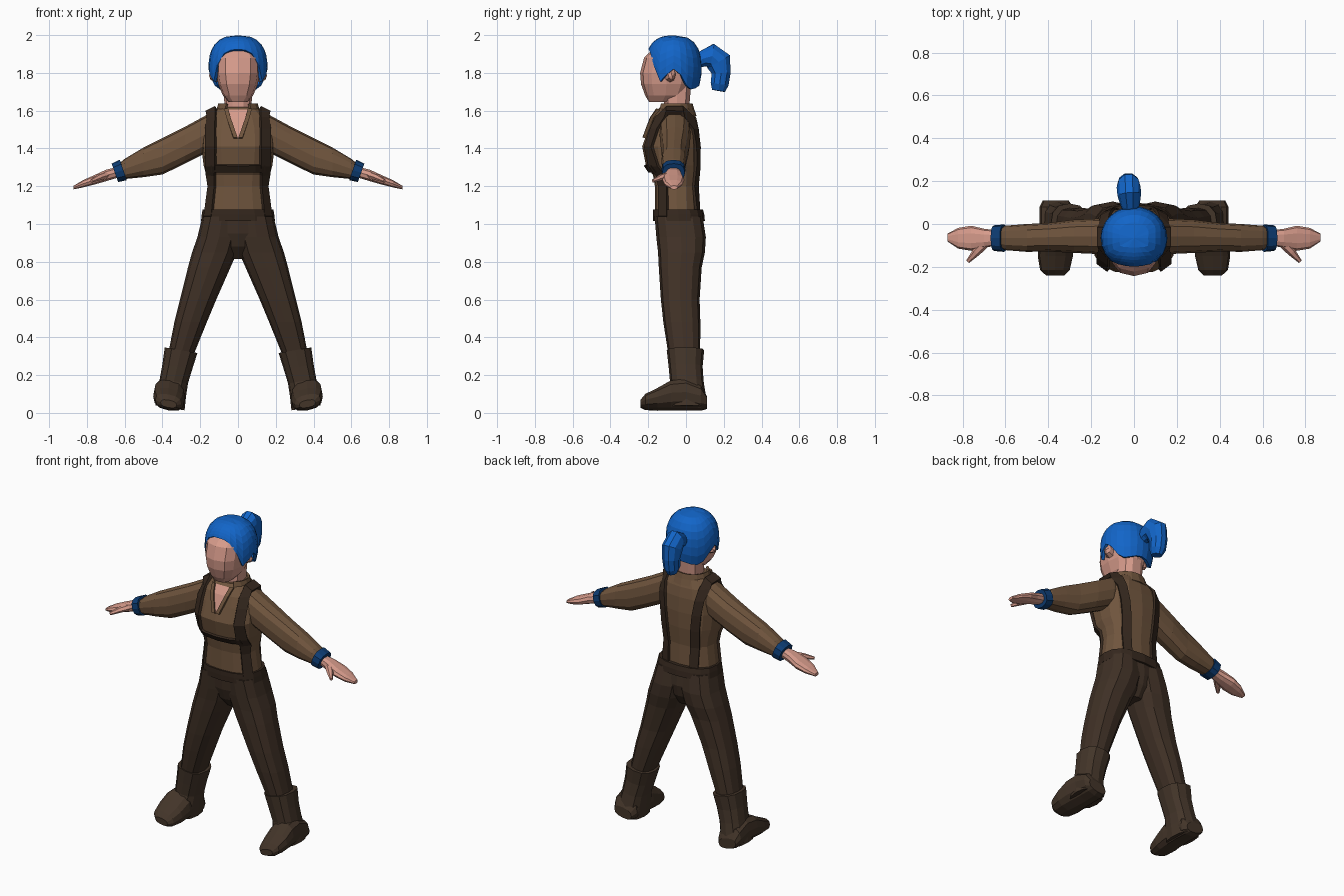
import bpy, bmesh, math
from mathutils import Vector

if "Cube" in bpy.data.objects:
    bpy.data.objects.remove(bpy.data.objects["Cube"], do_unlink=True)


def material(name, r, g, b):
    mat = bpy.data.materials.new(name)
    mat.use_nodes = True
    mat.diffuse_color = (r, g, b, 1)
    mat.node_tree.nodes["Principled BSDF"].inputs["Base Color"].default_value = (r, g, b, 1)
    return mat


skin = material("skin", .68, .33, .26)
hair_blue = material("hair blue", .006, .13, .58)
cuff_blue = material("cuff blue", .004, .045, .17)
shirt_brown = material("shirt brown", .16, .09, .047)
trouser_brown = material("trouser brown", .05, .03, .019)
boot_brown = material("boot brown", .056, .035, .022)
strap_brown = material("strap brown", .036, .021, .013)

POWER = 2.5


def grid(name, rows, mat, closed=False, cap=False, thick=0, mirror=False):
    """Skin rows of points with quads, optionally closed, capped, thickened, mirrored."""
    bm = bmesh.new()
    verts = [[bm.verts.new(p) for p in row] for row in rows]
    n = len(rows[0])
    for low, high in zip(verts, verts[1:]):
        for i in range(n if closed else n - 1):
            j = (i + 1) % n
            bm.faces.new((low[i], low[j], high[j], high[i]))
    if cap:
        bm.faces.new(verts[0])
        bm.faces.new(verts[-1])
    bmesh.ops.remove_doubles(bm, verts=bm.verts, dist=.0005)
    bmesh.ops.recalc_face_normals(bm, faces=bm.faces)
    mesh = bpy.data.meshes.new(name)
    bm.to_mesh(mesh)
    bm.free()
    mesh.materials.append(mat)
    obj = bpy.data.objects.new(name, mesh)
    bpy.context.collection.objects.link(obj)
    if thick:
        solid = obj.modifiers.new("thickness", "SOLIDIFY")
        solid.thickness = thick
        solid.offset = 0
    if mirror:
        obj.modifiers.new("mirror", "MIRROR")
    return obj


def loft(name, axis, rings, mat, sides=12, mirror=False):
    """Rounded sections; each ring is (position, low a, high a, low b, high b)."""
    rows = []
    for t, a0, a1, b0, b1 in rings:
        row = []
        for i in range(sides):
            ang = math.tau * i / sides
            c, s = math.cos(ang), math.sin(ang)
            c = math.copysign(abs(c) ** (2 / POWER), c)
            s = math.copysign(abs(s) ** (2 / POWER), s)
            a = (a0 + a1) / 2 + c * (a1 - a0) / 2
            b = (b0 + b1) / 2 + s * (b1 - b0) / 2
            row.append({"x": (t, a, b), "y": (a, t, b), "z": (a, b, t)}[axis])
        rows.append(row)
    return grid(name, rows, mat, True, True, mirror=mirror)


def centred(rings):
    return [(z, -w, w, y0, y1) for z, w, y0, y1 in rings]


def tube(name, path, side, mat, sides=10, mirror=False):
    """Tube along (x, y, z, half width, half height) points."""
    pts = [Vector(p[:3]) for p in path]
    rows = []
    for i, p in enumerate(path):
        tangent = pts[min(i + 1, len(pts) - 1)] - pts[max(i - 1, 0)]
        up = tangent.cross(Vector(side)).normalized()
        out = up.cross(tangent).normalized()
        angles = [math.tau * k / sides for k in range(sides)]
        rows.append([pts[i] + out * p[3] * math.cos(g) + up * p[4] * math.sin(g) for g in angles])
    return grid(name, rows, mat, True, True, mirror=mirror)


# Torso
TORSO = [(1.04, .18, -.165, .07), (1.2, .158, -.165, .062), (1.26, .168, -.175, .068),
         (1.31, .182, -.212, .073), (1.41, .195, -.232, .075), (1.5, .19, -.2, .068),
         (1.56, .165, -.178, .055), (1.605, .12, -.15, .035), (1.62, .09, -.135, .02)]
loft("shirt_body", "z", centred(TORSO), shirt_brown, 16)


def on_torso(x, z, side, lift=0):
    """Point on the front (side -1) or back (side 1) of the torso."""
    for low, high in zip(TORSO, TORSO[1:]):
        if z <= high[0]:
            break
    f = (z - low[0]) / (high[0] - low[0])
    w, y0, y1 = [a + (b - a) * f for a, b in zip(low[1:], high[1:])]
    x = max(-.96 * w, min(.96 * w, x))
    depth = (1 - abs(x / w) ** POWER) ** (1 / POWER)
    return (x, (y0 + y1) / 2 + side * (depth * (y1 - y0) / 2 + lift), z)


# Suspenders running over the shoulders, and the chest band
HALF = .025
front = [(1.04, .158), (1.2, .142), (1.26, .142), (1.31, .142), (1.41, .142), (1.5, .142), (1.56, .14)]
back = [(1.56, .135), (1.5, .125), (1.41, .113), (1.31, .103), (1.2, .096), (1.04, .095)]
strap = [[on_torso(x - HALF, z, -1), on_torso(x + HALF, z, -1)] for z, x in front]
strap += [[(.14 - HALF, y, 1.615), (.14 + HALF, y, 1.59)] for y in (-.1, -.02)]
strap += [[on_torso(x - HALF, z, 1), on_torso(x + HALF, z, 1)] for z, x in back]
grid("suspenders", strap, strap_brown, thick=.026, mirror=True)
band = [[on_torso(x, 1.28, -1), on_torso(x, 1.315, -1)] for x in (-.14, -.09, 0, .09, .14)]
grid("chest_band", band, strap_brown, thick=.024)

# Open neckline, lapels and collar
neckline = [(1.455, .002), (1.5, .018), (1.56, .038), (1.605, .05)]
grid("open_neckline", [[on_torso(-w, z, -1, .006), on_torso(w, z, -1, .006)] for z, w in neckline], skin)
grid("lapels", [[on_torso(w, z, -1, .004), on_torso(w + .022, z, -1, .004)] for z, w in neckline],
     shirt_brown, thick=.022, mirror=True)
collar = []
for i in range(13):
    g = math.radians(36 + i * 24)
    collar.append([(r * math.sin(g), -.058 - .88 * r * math.cos(g), z)
                   for r, z in ((.122, 1.57), (.108, 1.605), (.098, 1.636))])
grid("collar", collar, shirt_brown, thick=.014)

# Sleeves, cuffs, hands
loft("sleeves", "x", [(.1, -.13, .02, 1.42, 1.605), (.17, -.14, .025, 1.375, 1.575),
                      (.28, -.135, .02, 1.32, 1.515), (.4, -.128, .005, 1.262, 1.455),
                      (.5, -.13, 0, 1.248, 1.405), (.6, -.122, -.008, 1.238, 1.345),
                      (.63, -.11, -.02, 1.24, 1.32)], shirt_brown, mirror=True)
cuffs = loft("cuffs", "x", [(.605, -.13, -.002, 1.232, 1.34), (.655, -.126, -.006, 1.222, 1.32)],
             cuff_blue, mirror=True)
for v in cuffs.data.vertices:
    v.co.x += .35 * (v.co.z - 1.28)
loft("hands", "x", [(.64, -.1, -.03, 1.243, 1.303), (.7, -.112, -.022, 1.225, 1.288),
                    (.76, -.125, -.008, 1.208, 1.26), (.82, -.115, -.018, 1.193, 1.233),
                    (.87, -.082, -.045, 1.183, 1.203)], skin, 10, True)
tube("thumbs", [(.69, -.085, 1.262, .022, .02), (.735, -.13, 1.247, .02, .017),
                (.775, -.175, 1.228, .009, .009)], (1, 1, 0), skin, 6, True)

# Trousers and waistband
loft("trouser_seat", "z", centred([(1.05, .185, -.166, .085), (.95, .165, -.158, .095),
                                   (.88, .1, -.135, .08), (.815, .04, -.08, .04)]), trouser_brown)
loft("trouser_legs", "z", [(1.04, -.02, .188, -.166, .088), (.93, -.015, .215, -.157, .105),
                           (.85, .005, .243, -.148, .1), (.77, .04, .265, -.144, .083),
                           (.6, .115, .307, -.133, .072), (.48, .165, .337, -.12, .076),
                           (.32, .23, .368, -.095, .075)], trouser_brown, mirror=True)
loft("waistband", "z", centred([(1.015, .196, -.174, .1), (1.05, .192, -.176, .097),
                                (1.078, .187, -.176, .09)]), strap_brown, 16)

# Boots, leaning outward with the legs
shafts = loft("boot_shafts", "z", [(.34, .215, .388, -.102, .096), (.25, .242, .4, -.092, .088),
                                   (.17, .265, .414, -.085, .093), (.1, .275, .43, -.1, .104),
                                   (.025, .283, .438, -.1, .108)], boot_brown, mirror=True)
feet = loft("boot_feet", "y", [(-.24, .325, .41, .025, .065), (-.215, .3, .438, .014, .095),
                               (-.15, .285, .449, .01, .128), (-.08, .28, .446, .01, .17),
                               (0, .282, .44, .01, .18), (.08, .285, .44, .01, .14),
                               (.11, .305, .425, .02, .085)], boot_brown, mirror=True)
for obj in (shafts, feet):
    for v in obj.data.vertices:
        v.co.z += .17 * (v.co.x - .35)

# Neck, head and ears
loft("neck", "z", centred([(1.54, .085, -.13, .03), (1.62, .072, -.118, .02),
                           (1.74, .075, -.12, .03)]), skin, 10)
loft("head", "z", centred([(1.645, .048, -.195, -.06), (1.68, .08, -.216, 0), (1.74, .105, -.238, .03),
                           (1.8, .115, -.243, .045), (1.88, .115, -.222, .05),
                           (1.95, .085, -.15, .02)]), skin)
tube("ears", [(.105, -.085, 1.79, .03, .04), (.135, -.075, 1.795, .022, .034),
              (.142, -.07, 1.8, .01, .02)], (0, 1, 0), skin, 8, True)

# Hair cap with a hemline that drops beside the face and behind the ears
TOP = 1.99
hem = [1.92, 1.918, 1.9, 1.84, 1.755, 1.79, 1.82, 1.79, 1.735, 1.715, 1.72, 1.73, 1.735]
hem += hem[-2:0:-1]
rows = []
for k in range(8):
    row = []
    for i, bottom in enumerate(hem):
        z = TOP - (TOP - bottom) * (k / 7) ** 1.6
        rise = abs(z - 1.82)
        if z > 1.82:
            r = max(0, 1 - (rise / .17) ** 2.6) ** (1 / 2.6)
        else:
            r = 1 - 12 * rise * rise
        g = math.tau * i / len(hem)
        row.append((.147 * r * math.sin(g), -.066 - .14 * r * math.cos(g), z))
    rows.append(row)
grid("hair", rows, hair_blue, closed=True, thick=.018)

# Ponytail arching up and down behind the head
tube("ponytail", [(-.015, .04, 1.85, .03, .03), (-.018, .09, 1.875, .045, .045),
                  (-.022, .135, 1.89, .055, .068), (-.025, .172, 1.86, .056, .072),
                  (-.026, .186, 1.8, .052, .053), (-.026, .178, 1.74, .048, .05),
                  (-.025, .172, 1.705, .03, .036)], (1, 0, 0), hair_blue)
